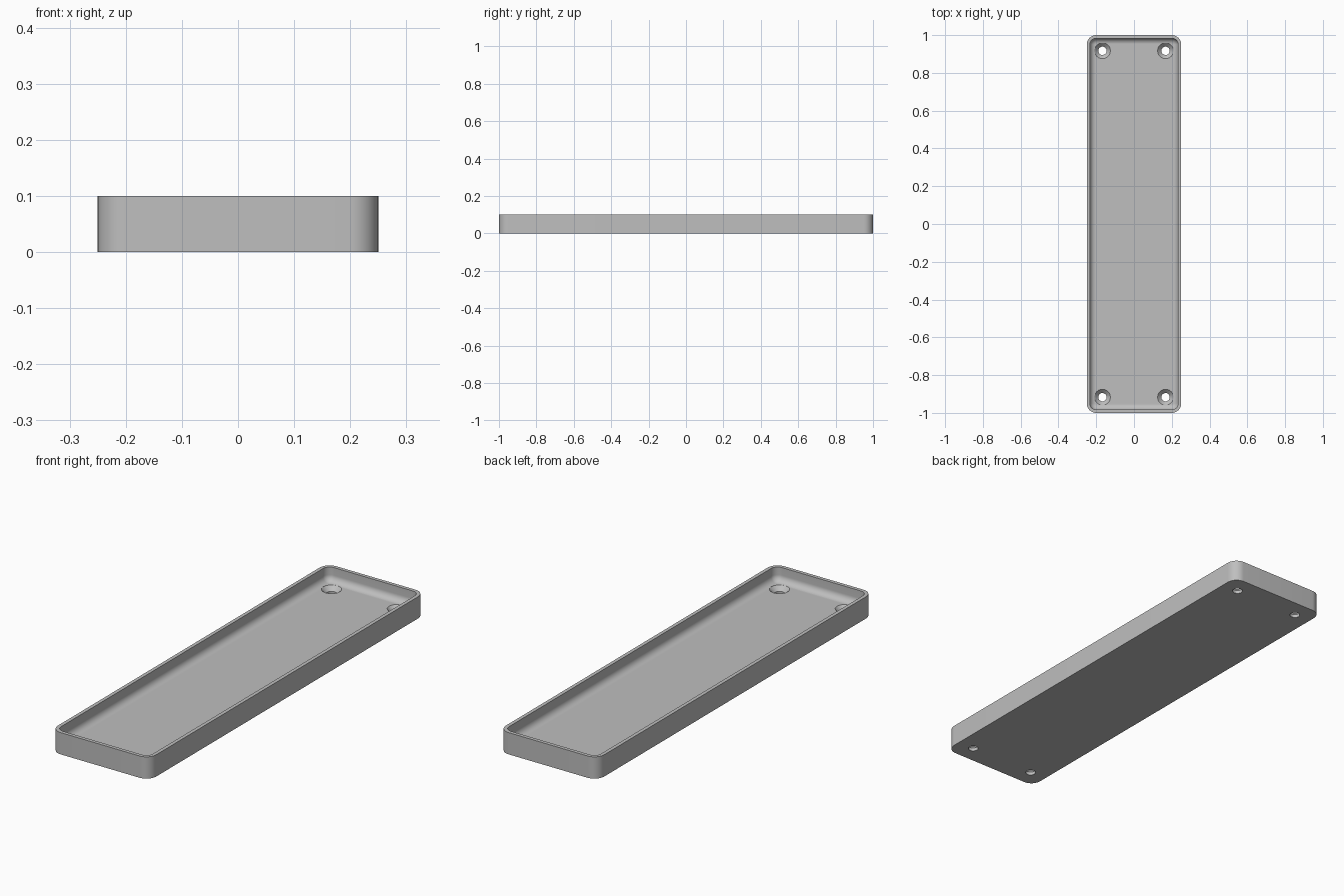
import bpy
import bmesh
from math import sin, cos, pi

HALF_W, HALF_L, HEIGHT = 0.25, 1.0, 0.1
CORNER, WALL, FLOOR, FILLET = 0.05, 0.0167, 0.035, 0.03
HOLE_X, HOLE_Y, HEAD_R, HOLE_R = 0.167, 0.917, 0.042, 0.022

if "Cube" in bpy.data.objects:
    bpy.data.objects.remove(bpy.data.objects["Cube"], do_unlink=True)

grey = bpy.data.materials.new("plain grey")
grey.use_nodes = True
colour = (0.52, 0.52, 0.52, 1)
grey.diffuse_color = colour
grey.node_tree.nodes["Principled BSDF"].inputs["Base Color"].default_value = colour


def rounded_ring(bm, inset, z, steps=12):
    """Rounded rectangle of vertices, offset inward from the outer wall."""
    r = CORNER - inset
    cx, cy = HALF_W - CORNER, HALF_L - CORNER
    ring = []
    for k, (sx, sy) in enumerate([(1, 1), (-1, 1), (-1, -1), (1, -1)]):
        for i in range(steps + 1):
            a = (k + i / steps) * pi / 2
            ring.append(bm.verts.new((sx * cx + r * cos(a), sy * cy + r * sin(a), z)))
    return ring


def circle_ring(bm, x, y, r, z, sides=40):
    return [bm.verts.new((x + r * cos(2 * pi * i / sides),
                          y + r * sin(2 * pi * i / sides), z)) for i in range(sides)]


def skin(bm, rings):
    """Bridge consecutive rings and cap both ends."""
    for a, b in zip(rings, rings[1:]):
        for i in range(len(a)):
            j = (i + 1) % len(a)
            bm.faces.new((a[i], a[j], b[j], b[i]))
    bm.faces.new(rings[0][::-1])
    bm.faces.new(rings[-1])


def finish(bm, name):
    bmesh.ops.recalc_face_normals(bm, faces=bm.faces)
    mesh = bpy.data.meshes.new(name)
    bm.to_mesh(mesh)
    bm.free()
    mesh.materials.append(grey)
    obj = bpy.data.objects.new(name, mesh)
    bpy.context.collection.objects.link(obj)
    return obj


# Tray: outer wall, flat rim, inner wall, filleted floor
bm = bmesh.new()
profile = [(0, 0), (0, HEIGHT), (WALL, HEIGHT)]
for i in range(11):
    a = i / 10 * pi / 2
    profile.append((WALL + FILLET * (1 - cos(a)), FLOOR + FILLET * (1 - sin(a))))
skin(bm, [rounded_ring(bm, inset, z) for inset, z in profile])
tray = finish(bm, "tray")

# Countersunk screw holes in the four corners
bm = bmesh.new()
sink = FLOOR - (HEAD_R - HOLE_R)
for sx in (-1, 1):
    for sy in (-1, 1):
        skin(bm, [circle_ring(bm, sx * HOLE_X, sy * HOLE_Y, r, z) for r, z in
                  [(HOLE_R, -0.05), (HOLE_R, sink), (HEAD_R, FLOOR), (HEAD_R, HEIGHT)]])
cutter = finish(bm, "screw_hole_cutter")
cutter.hide_render = True

cut = tray.modifiers.new("screw holes", "BOOLEAN")
cut.operation = "DIFFERENCE"
cut.solver = "EXACT"
cut.object = cutter

bpy.ops.object.select_all(action="DESELECT")
tray.select_set(True)
bpy.context.view_layer.objects.active = tray
bpy.ops.object.modifier_apply(modifier=cut.name)
bpy.data.objects.remove(cutter, do_unlink=True)
bpy.ops.object.shade_smooth_by_angle(angle=pi / 6)
